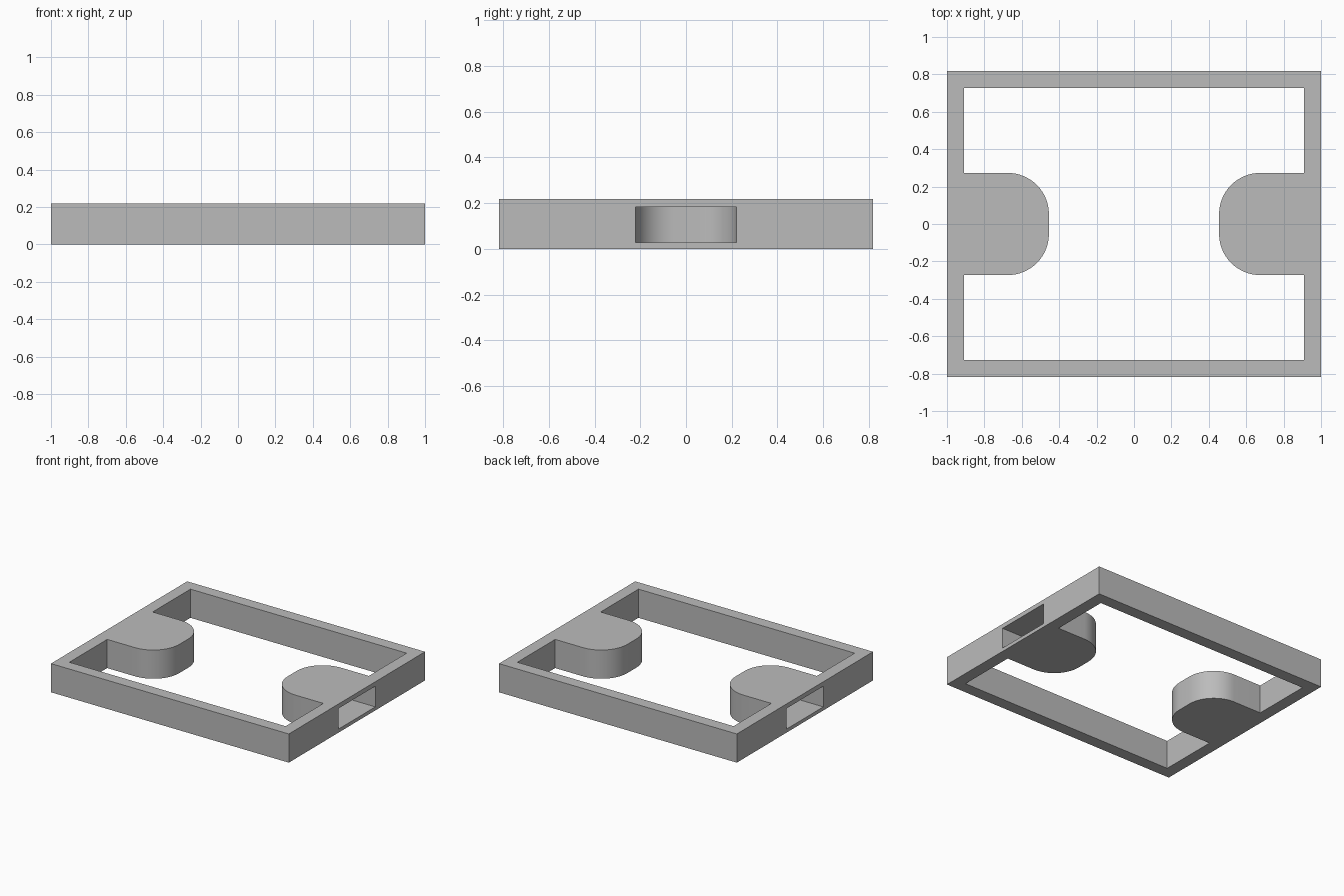
import bpy, bmesh, math

cube = bpy.data.objects.get("Cube")
if cube:
    bpy.data.objects.remove(cube, do_unlink=True)

HALF_X, HALF_Y, HEIGHT, WALL = 1.0, 0.818, 0.218, 0.091
TAB_END, TAB_HALF, TAB_RADIUS = 0.455, 0.273, 0.22
SHELL = 0.052          # tab wall around the pocket
STEPS = 16

grey = bpy.data.materials.new("mid_grey")
grey.use_nodes = True
colour = (0.5, 0.5, 0.5, 1)
grey.diffuse_color = colour
grey.node_tree.nodes["Principled BSDF"].inputs["Base Color"].default_value = colour


def prism(name, outline, z0, z1):
    """Extrude a closed counter-clockwise outline upwards."""
    bm = bmesh.new()
    base = bm.faces.new([bm.verts.new((x, y, z0)) for x, y in outline])
    top = bmesh.ops.extrude_face_region(bm, geom=[base])["geom"]
    verts = [v for v in top if isinstance(v, bmesh.types.BMVert)]
    bmesh.ops.translate(bm, verts=verts, vec=(0, 0, z1 - z0))
    bmesh.ops.recalc_face_normals(bm, faces=bm.faces)
    mesh = bpy.data.meshes.new(name)
    bm.to_mesh(mesh)
    bm.free()
    mesh.materials.append(grey)
    obj = bpy.data.objects.new(name, mesh)
    bpy.context.collection.objects.link(obj)
    return obj


def rounded_edge(end, half, radius):
    """Quarter of a tab outline, from its flat end to its straight side."""
    arc = [math.pi / 2 * i / STEPS for i in range(STEPS + 1)]
    return [(end + radius - radius * math.cos(a),
             half - radius + radius * math.sin(a)) for a in arc]


def flip(points, sx, sy):
    return [(x * sx, y * sy) for x, y in points]


# Solid outer block
frame = prism("frame_with_tabs", [(-HALF_X, -HALF_Y), (HALF_X, -HALF_Y),
                                  (HALF_X, HALF_Y), (-HALF_X, HALF_Y)], 0, HEIGHT)

# Central opening that leaves the walls and the two rounded tabs
ix, iy = HALF_X - WALL, HALF_Y - WALL
quarter = rounded_edge(TAB_END, TAB_HALF, TAB_RADIUS) + [(ix, TAB_HALF), (ix, iy)]
opening = (quarter + flip(quarter, -1, 1)[::-1]
           + flip(quarter, -1, -1) + flip(quarter, 1, -1)[::-1])
cutters = [prism("opening_cutter", opening, -0.1, HEIGHT + 0.1)]

# Pockets entering the tabs from the outer sides
edge = rounded_edge(TAB_END + SHELL, TAB_HALF - SHELL, TAB_RADIUS - SHELL)
edge.append((HALF_X + 0.1, TAB_HALF - SHELL))
pocket = edge + flip(edge, 1, -1)[::-1]
for side, sign in (("left", 1), ("right", -1)):
    cutters.append(prism(side + "_pocket_cutter", flip(pocket, sign, 1), 0.027, 0.184))

# Cut, then bake the result and discard the cutters
for cutter in cutters:
    cutter.hide_render = True
    mod = frame.modifiers.new(cutter.name, 'BOOLEAN')
    mod.operation = 'DIFFERENCE'
    mod.solver = 'EXACT'
    mod.object = cutter
bpy.context.view_layer.update()
result = bpy.data.meshes.new_from_object(
    frame.evaluated_get(bpy.context.evaluated_depsgraph_get()))
frame.modifiers.clear()
frame.data = result
for cutter in cutters:
    bpy.data.objects.remove(cutter, do_unlink=True)

# Smooth the rounded tab ends, keep the corners crisp
bpy.ops.object.select_all(action='DESELECT')
frame.select_set(True)
bpy.context.view_layer.objects.active = frame
bpy.ops.object.shade_smooth_by_angle(angle=math.radians(30))
